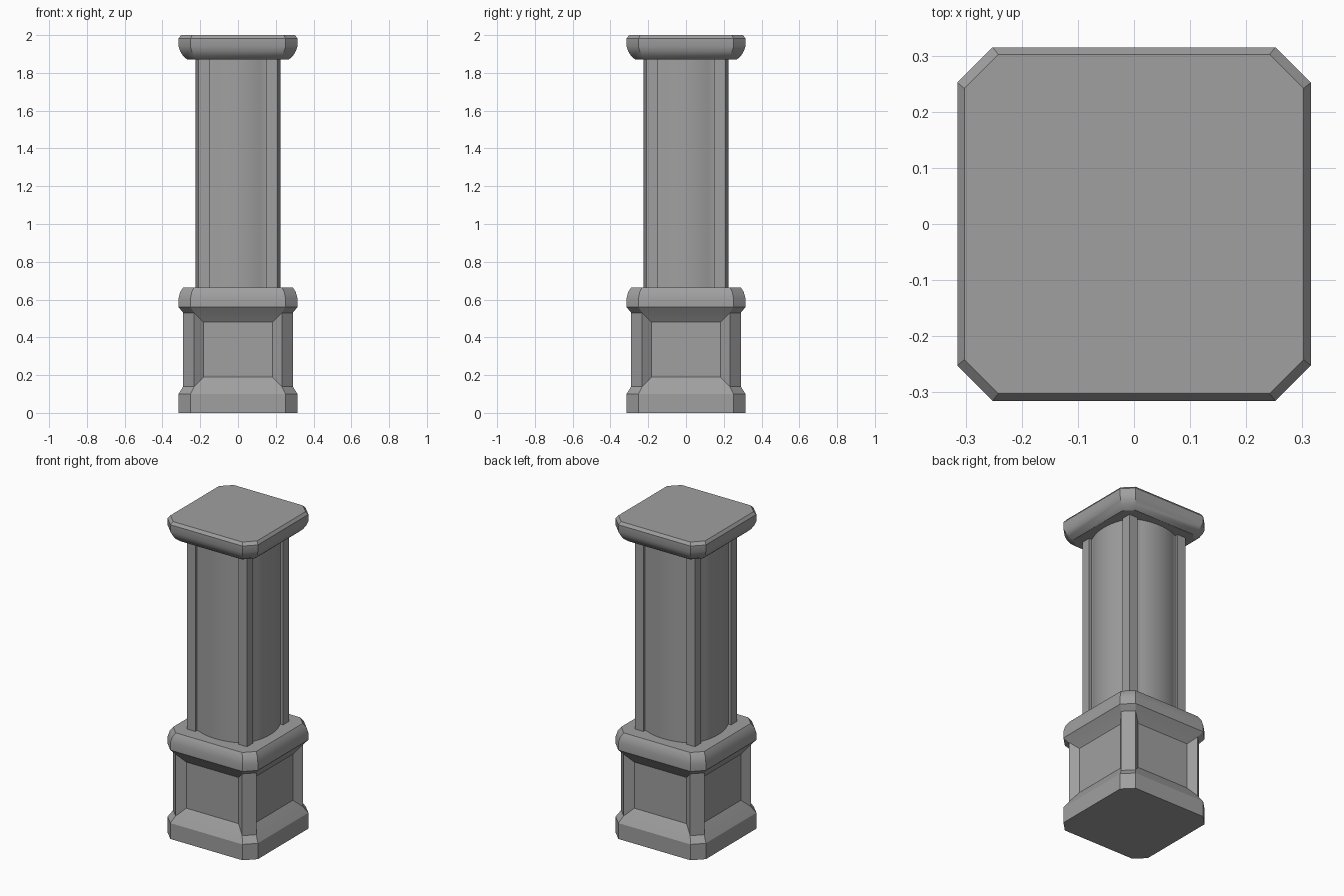
import bpy
import bmesh
import math

default = bpy.data.objects.get("Cube")
if default:
    bpy.data.objects.remove(default, do_unlink=True)

# Single stone colour
stone = bpy.data.materials.new("grey_stone")
stone.use_nodes = True
grey = (0.35, 0.35, 0.35, 1.0)
stone.diffuse_color = grey
stone.node_tree.nodes["Principled BSDF"].inputs["Base Color"].default_value = grey


def chamfered_square(half):
    c = half * 0.8
    return [(c, -half), (half, -c), (half, c), (c, half),
            (-c, half), (-half, c), (-half, -c), (-c, -half)]


def loft(sections, caps=True):
    """Join (z, outline) sections with side faces, closing the ends if asked."""
    bm = bmesh.new()
    rings = [[bm.verts.new((x, y, z)) for x, y in outline] for z, outline in sections]
    for low, high in zip(rings, rings[1:]):
        n = len(low)
        for i in range(n):
            j = (i + 1) % n
            bm.faces.new((low[i], low[j], high[j], high[i]))
    if caps:
        bm.faces.new(rings[0][::-1])
        bm.faces.new(rings[-1])
    bm.normal_update()
    return bm


def finish(name, bm):
    mesh = bpy.data.meshes.new(name)
    bm.to_mesh(mesh)
    bm.free()
    mesh.materials.append(stone)
    obj = bpy.data.objects.new(name, mesh)
    bpy.context.collection.objects.link(obj)
    bpy.ops.object.select_all(action='DESELECT')
    obj.select_set(True)
    bpy.context.view_layer.objects.active = obj
    bpy.ops.object.shade_smooth_by_angle(angle=math.radians(30))
    return obj


def moulded(profile):
    return loft([(z, chamfered_square(half)) for z, half in profile])


# Pedestal with plinth and rounded top moulding
panel_bottom, panel_top = 0.14, 0.53
bm = moulded([(0, 0.315), (0.10, 0.315), (panel_bottom, 0.29), (panel_top, 0.29),
              (0.56, 0.315), (0.605, 0.315), (0.64, 0.306), (0.665, 0.29)])

# Sunken panels on the four broad pedestal faces
middle = (panel_bottom + panel_top) / 2
panels = [f for f in bm.faces
          if abs(f.calc_center_median().z - middle) < 0.01
          and max(abs(f.normal.x), abs(f.normal.y)) > 0.99]
bmesh.ops.inset_individual(bm, faces=panels, thickness=0.07, depth=-0.035)
finish("pedestal", bm)

# Shaft outline: square corner posts with a bowed face between them
post_outer, post_inner, groove = 0.21, 0.15, 0.193
bow_half, bow_rise, steps = 0.142, 0.032, 10
radius = (bow_half ** 2 + bow_rise ** 2) / (2 * bow_rise)
sweep = math.asin(bow_half / radius)
side = [(-post_outer, -post_outer), (-post_inner, -post_outer), (-post_inner, -groove)]
for i in range(steps + 1):
    a = sweep * (2 * i / steps - 1)
    side.append((radius * math.sin(a), -groove - bow_rise + radius * (1 - math.cos(a))))
side += [(post_inner, -groove), (post_inner, -post_outer)]

outline = []
for turn in range(4):
    c, s = round(math.cos(turn * math.pi / 2)), round(math.sin(turn * math.pi / 2))
    outline += [(x * c - y * s, x * s + y * c) for x, y in side]
finish("shaft", loft([(0.665, outline), (1.875, outline)], caps=False))

# Rounded cap slab
finish("cap", moulded([(1.87, 0.268), (1.89, 0.291), (1.915, 0.306), (1.94, 0.315),
                       (1.982, 0.315), (2.0, 0.302)]))
